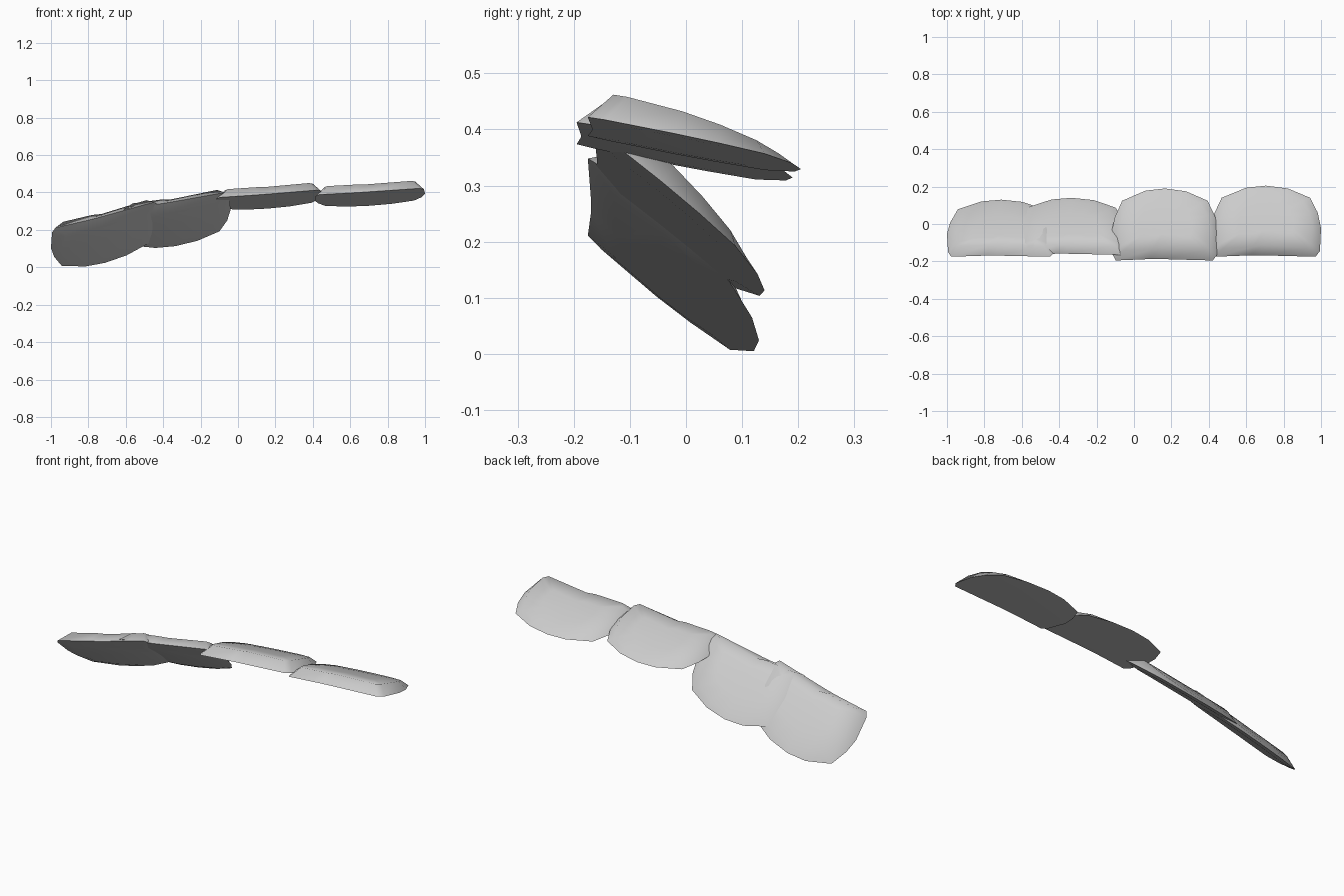
import bpy
import bmesh
import math

cube = bpy.data.objects.get("Cube")
if cube:
    bpy.data.objects.remove(cube)

# One plain stone grey
stone = bpy.data.materials.new("stone grey")
stone.use_nodes = True
grey = (0.6, 0.6, 0.6, 1)
stone.diffuse_color = grey
stone.node_tree.nodes["Principled BSDF"].inputs["Base Color"].default_value = grey

# Rounded slate outline: u runs along the row, v from front to back
OUTLINE = [(0.04, 0), (0.36, 0.02), (0.46, 0.02), (0.95, 0), (0.99, 0.08),
           (1, 0.4), (0.97, 0.62), (0.9, 0.83), (0.7, 0.96), (0.5, 1),
           (0.32, 0.97), (0.1, 0.83), (0.03, 0.6), (0, 0.4), (0.01, 0.08)]


def make_slate(name, x0, x1, y0, y1, z0, rise, fall, ridge, thick, belly):
    """rise and fall: underside slopes along x and y; ridge: v of the thickest line."""
    bm = bmesh.new()

    def point(u, v, h):
        x, y = u * (x1 - x0), v * (y1 - y0)
        return bm.verts.new((x0 + x, y0 + y, z0 + rise * x + fall * y + h))

    def swell(v):
        t = max(0, (v - ridge) / (1 - ridge))
        return thick * (1 - 0.95 * t ** 2)

    def dome(scale_u, scale_v, start):
        ring = []
        for i, (u, v) in enumerate(OUTLINE):
            w = start + v * scale_v
            if i == 2:  # small chip in the front ridge
                w += 0.03
            ring.append(point(0.5 + (u - 0.5) * scale_u, w, swell(w)))
        return ring

    # Underside, knife edge, shoulder and crown
    under = [point(0.5 + (u - 0.5) * 0.8, 0.5 + (v - 0.5) * 0.7, -belly)
             for u, v in OUTLINE]
    edge = [point(u, v, 0) for u, v in OUTLINE]
    shoulder = dome(0.84, 0.93 - ridge, ridge)
    crown = dome(0.5, 0.4, 0.33)
    rings = [under, edge, shoulder, crown]
    n = len(OUTLINE)
    for low, high in zip(rings, rings[1:]):
        for i in range(n):
            j = (i + 1) % n
            bm.faces.new((low[i], low[j], high[j], high[i]))
    bm.faces.new(under[::-1])
    top = point(0.5, 0.53, swell(0.53))
    for i in range(n):
        bm.faces.new((crown[i], crown[(i + 1) % n], top))
    bmesh.ops.recalc_face_normals(bm, faces=bm.faces[:])

    mesh = bpy.data.meshes.new(name)
    bm.to_mesh(mesh)
    bm.free()
    mesh.materials.append(stone)
    obj = bpy.data.objects.new(name, mesh)
    bpy.context.collection.objects.link(obj)
    bpy.ops.object.select_all(action='DESELECT')
    obj.select_set(True)
    bpy.context.view_layer.objects.active = obj
    bpy.ops.object.shade_smooth_by_angle(angle=math.radians(80))


# Overlapping row: two steep slates, then two shallow ones
make_slate("steep_slate_outer", -1.0, -0.42, -0.175, 0.13,
           0.205, 0.26, -0.84, 0.19, 0.07, 0.012)
make_slate("steep_slate_inner", -0.63, -0.04, -0.165, 0.14,
           0.31, 0.16, -0.8, 0.16, 0.06, 0.012)
make_slate("shallow_slate_inner", -0.12, 0.45, -0.195, 0.19,
           0.372, 0.075, -0.205, 0.14, 0.052, 0.001)
make_slate("shallow_slate_outer", 0.41, 1.0, -0.175, 0.205,
           0.387, 0.062, -0.2, 0.12, 0.052, 0.001)
